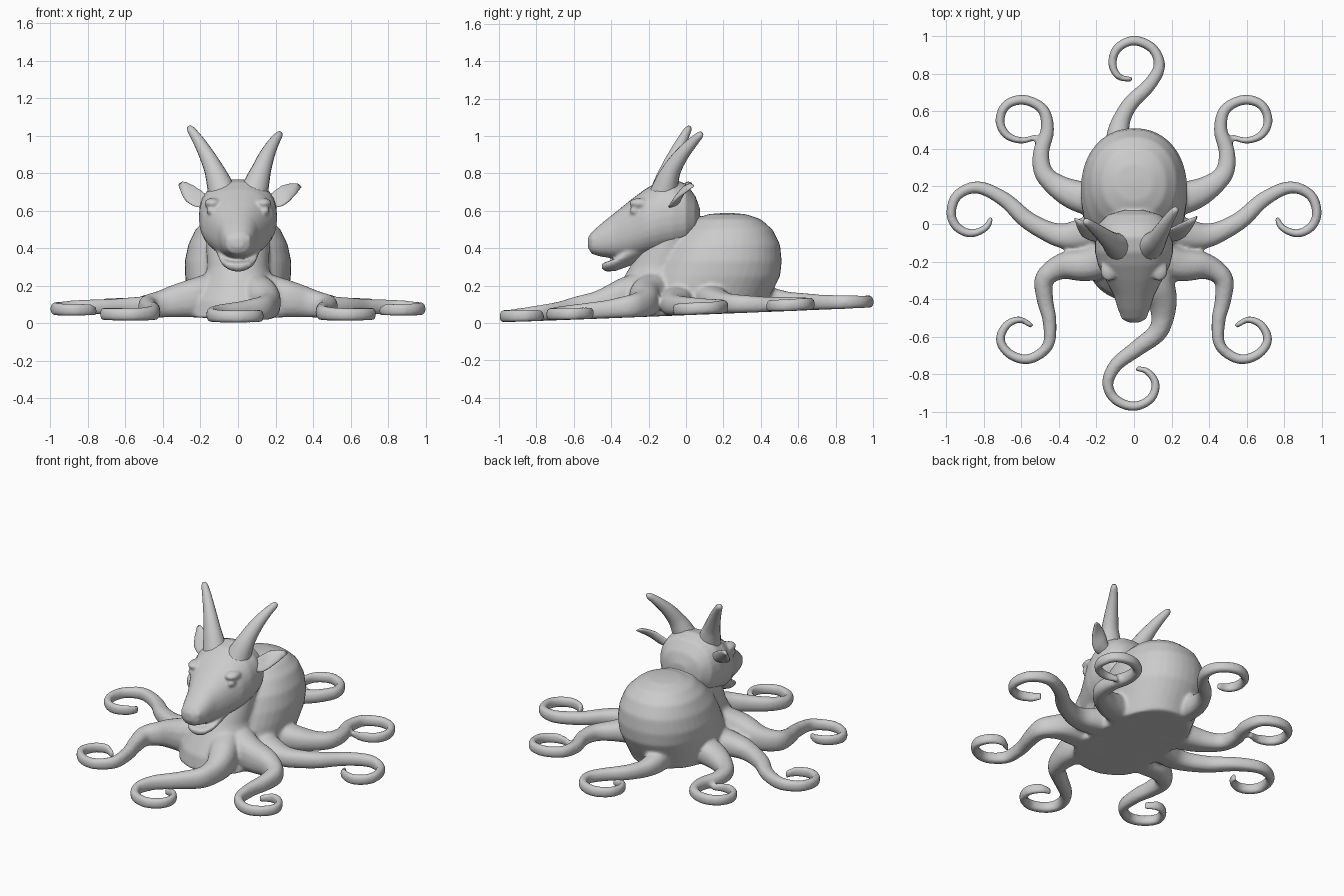
import bpy, bmesh, math
from mathutils import Vector

if "Cube" in bpy.data.objects:
    bpy.data.objects.remove(bpy.data.objects["Cube"])

N = 24


def floor_z(y):
    # the underside is a slightly tilted plane
    return 0.042 + 0.04 * y


def oval(c, u, v, e=2.0, n=N):
    # superellipse ring around c spanned by the half-axis vectors u and v
    pts = []
    for i in range(n):
        a = 2 * math.pi * i / n
        ca, sa = math.cos(a), math.sin(a)
        pts.append(Vector(c) + Vector(u) * math.copysign(abs(ca) ** (2 / e), ca)
                   + Vector(v) * math.copysign(abs(sa) ** (2 / e), sa))
    return pts


def loft(bm, rings):
    vs = [[bm.verts.new(p) for p in r] for r in rings]
    for a, b in zip(vs, vs[1:]):
        for i in range(len(a)):
            j = (i + 1) % len(a)
            bm.faces.new((a[i], a[j], b[j], b[i]))
    bm.faces.new(vs[0][::-1])
    bm.faces.new(vs[-1])


def spline(pts, steps=6):
    # Catmull-Rom through pts
    p = [Vector(q) for q in pts]
    p = [2 * p[0] - p[1]] + p + [2 * p[-1] - p[-2]]
    out = []
    for i in range(1, len(p) - 2):
        a, b, c, d = p[i - 1:i + 3]
        for k in range(steps):
            t = k / steps
            out.append(0.5 * (2 * b + (c - a) * t + (2 * a - 5 * b + 4 * c - d) * t * t
                              + (3 * b - a - 3 * c + d) * t ** 3))
    return out + [p[-2]]


def lerp_table(table, u):
    for (a, x), (b, y) in zip(table, table[1:]):
        if u <= b:
            return x + (y - x) * (u - a) / (b - a)
    return table[-1][1]


def ball(bm, c, r):
    geo = bmesh.ops.create_uvsphere(bm, u_segments=20, v_segments=12, radius=1)
    for v in geo["verts"]:
        v.co = Vector((v.co.x * r[0] + c[0], v.co.y * r[1] + c[1], v.co.z * r[2] + c[2]))


def finish(name, bm, voxel=None, smooth=4):
    bmesh.ops.recalc_face_normals(bm, faces=bm.faces[:])
    for f in bm.faces:
        f.smooth = True
    me = bpy.data.meshes.new(name)
    bm.to_mesh(me)
    bm.free()
    ob = bpy.data.objects.new(name, me)
    bpy.context.scene.collection.objects.link(ob)
    if voxel:
        m = ob.modifiers.new("fuse", 'REMESH')
        m.mode = 'VOXEL'
        m.voxel_size = voxel
        m.use_smooth_shade = True
        s = ob.modifiers.new("soften", 'SMOOTH')
        s.factor = 0.5
        s.iterations = smooth
    return ob


# --- body, chest and eight curled tentacles fused into one skin
bm = bmesh.new()
body = [(.588, .22, .03, .03), (.582, .22, .10, .10), (.555, .22, .17, .18), (.5, .22, .227, .243),
        (.42, .2, .265, .303), (.33, .18, .284, .332), (.25, .155, .282, .348), (.17, .115, .27, .348),
        (.10, .08, .26, .345), (0, .06, .25, .345)]
chest = [(.62, -.04, .15, .10), (.52, -.05, .17, .125), (.43, -.09, .17, .15), (.3, -.13, .165, .17),
         (.24, -.15, .18, .185), (.18, -.17, .21, .20), (.12, -.18, .24, .225), (0, -.18, .26, .24)]
for rows, e in ((body, 2.15), (chest, 2.0)):
    loft(bm, [oval((0, y, z), (rx, 0, 0), (0, ry, 0), e, 40) for z, y, rx, ry in rows])

side = [(-.10, 0), (-.26, -.05), (-.40, -.06), (-.56, .015), (-.69, .13), (-.83, .195), (-.94, .155),
        (-.975, .06), (-.945, -.015), (-.87, -.05), (-.79, -.02), (-.76, .035)]
rear = [(-.12, .12), (-.27, .14), (-.39, .19), (-.48, .27), (-.495, .38), (-.462, .5), (-.485, .61),
        (-.585, .662), (-.68, .635), (-.715, .55), (-.68, .475), (-.60, .445), (-.52, .465)]
fore = [(-.10, -.16), (-.24, -.215), (-.38, -.225), (-.475, -.29), (-.475, -.40), (-.45, -.52), (-.46, -.65),
        (-.56, -.72), (-.66, -.695), (-.713, -.62), (-.68, -.54), (-.61, -.51), (-.54, -.545)]
back = [(-.06, .28), (-.085, .42), (-.075, .53), (-.02, .64), (.08, .74), (.135, .84), (.10, .935),
        (0, .978), (-.09, .935), (-.115, .85), (-.08, .785), (-.01, .77)]
front = [(.06, -.20), (.13, -.34), (.155, -.45), (.13, -.57), (.02, -.66), (-.095, -.75), (-.14, -.85),
         (-.10, -.935), (0, -.972), (.09, -.93), (.115, -.85), (.07, -.785), (.01, -.77)]
half_width = [(0, .10), (.12, .08), (.22, .054), (.38, .039), (.52, .028), (.8, .023), (1, .013)]
height = [(0, .18), (.1, .15), (.2, .11), (.35, .084), (.55, .069), (.9, .065), (1, .045)]


def tentacle(path, sx=1, fat=1.0, tall=1.0):
    pts = spline([(sx * x, y, 0) for x, y in path])
    rings = []
    for i, p in enumerate(pts):
        u = i / (len(pts) - 1)
        d = (pts[min(i + 1, len(pts) - 1)] - pts[max(i - 1, 0)]).normalized()
        fade = max(0, 1 - u / .6)
        w = lerp_table(half_width, u) * (1 + (fat - 1) * fade)
        h = lerp_table(height, u) * (1 + (tall - 1) * fade)
        rings.append(oval((p.x, p.y, floor_z(p.y) + h * .48), (-d.y * w, d.x * w, 0),
                          (0, 0, h * .52), 2.3, 16))
    loft(bm, rings)


for sx in (1, -1):
    tentacle(side, sx)
    tentacle(rear, sx)
    tentacle(fore, sx, 1.05, 1.4)
tentacle(back, 1, .75, .9)
tentacle(front, 1, 1.05, 1.45)
for v in bm.verts:
    v.co.z = max(v.co.z, floor_z(v.co.y))
finish("body_and_tentacles", bm, .011, 6)

# --- head: skull, lower jaw, brows, eyes and nose fused together
bm = bmesh.new()
skull = [(-.525, .028, .405, .455), (-.505, .064, .37, .485), (-.455, .085, .355, .53), (-.38, .108, .345, .59),
         (-.30, .15, .345, .655), (-.22, .192, .355, .715), (-.15, .208, .365, .755), (-.07, .208, .38, .77),
         (0, .19, .40, .745), (.05, .14, .45, .68), (.075, .05, .53, .61)]
loft(bm, [oval((0, y, (a + b) / 2), (w, 0, 0), (0, 0, (b - a) / 2), 2.3, 32) for y, w, a, b in skull])
jaw = [(-.45, .035, .29, .318), (-.43, .07, .275, .325), (-.38, .095, .277, .335), (-.30, .115, .305, .38),
       (-.22, .135, .335, .42)]
rings = [oval((0, y, (a + b) / 2), (w, 0, 0), (0, 0, (b - a) / 2), 2.3) for y, w, a, b in jaw]
for r in rings:
    for p in r:
        p.z += 3 * p.x ** 2          # smiling curve
loft(bm, rings)
for s in (1, -1):
    ball(bm, (s * .142, -.27, .60), (.026, .032, .024))     # eye
    ball(bm, (s * .135, -.245, .64), (.045, .06, .028))     # brow
    ball(bm, (s * .045, -.488, .445), (.027, .027, .03))    # nostril
finish("head", bm, .009, 5)

# --- horns, slightly uneven
horns = {"left_horn": [(-.078, -.125, .68), (-.120, -.095, .80), (-.163, -.06, .89), (-.212, -.02, .975),
                       (-.262, .018, 1.048)],
         "right_horn": [(.078, -.125, .68), (.118, -.085, .80), (.152, -.03, .89), (.188, .03, .96),
                        (.226, .084, 1.015)]}
for name, path in horns.items():
    bm = bmesh.new()
    pts = spline(path)
    rings = []
    for i, p in enumerate(pts):
        u = i / (len(pts) - 1)
        d = (pts[min(i + 1, len(pts) - 1)] - pts[max(i - 1, 0)]).normalized()
        a = d.cross(Vector((0, 1, 0))).normalized()
        b = d.cross(a)
        r = lerp_table([(0, .08), (.3, .052), (.6, .037), (.95, .021), (1, .012)], u)
        rings.append(oval(p, a * r, b * r * .95, 2, 16))
    loft(bm, rings)
    finish(name, bm)

# --- ears: cupped leaves
for name, s, tip in (("left_ear", -1, (.305, .015, .745)), ("right_ear", 1, (.325, .025, .735))):
    bm = bmesh.new()
    pts = spline([(.16, -.05, .64), (.215, -.04, .665), (.265, -.02, .70), tip], 5)
    rings = []
    for i, p in enumerate(pts):
        u = i / (len(pts) - 1)
        w = lerp_table([(0, .035), (.35, .055), (.6, .055), (.85, .036), (1, .012)], u)
        ring = oval(p, (-.35 * w, .6 * w, .75 * w), (.012, .016, -.006), 2, 16)
        for q in ring:
            k = (q - p).length / w
            q.y -= .022 * k * k * (1 - u)
            q.x *= s
        rings.append(ring)
    loft(bm, rings)
    finish(name, bm)
